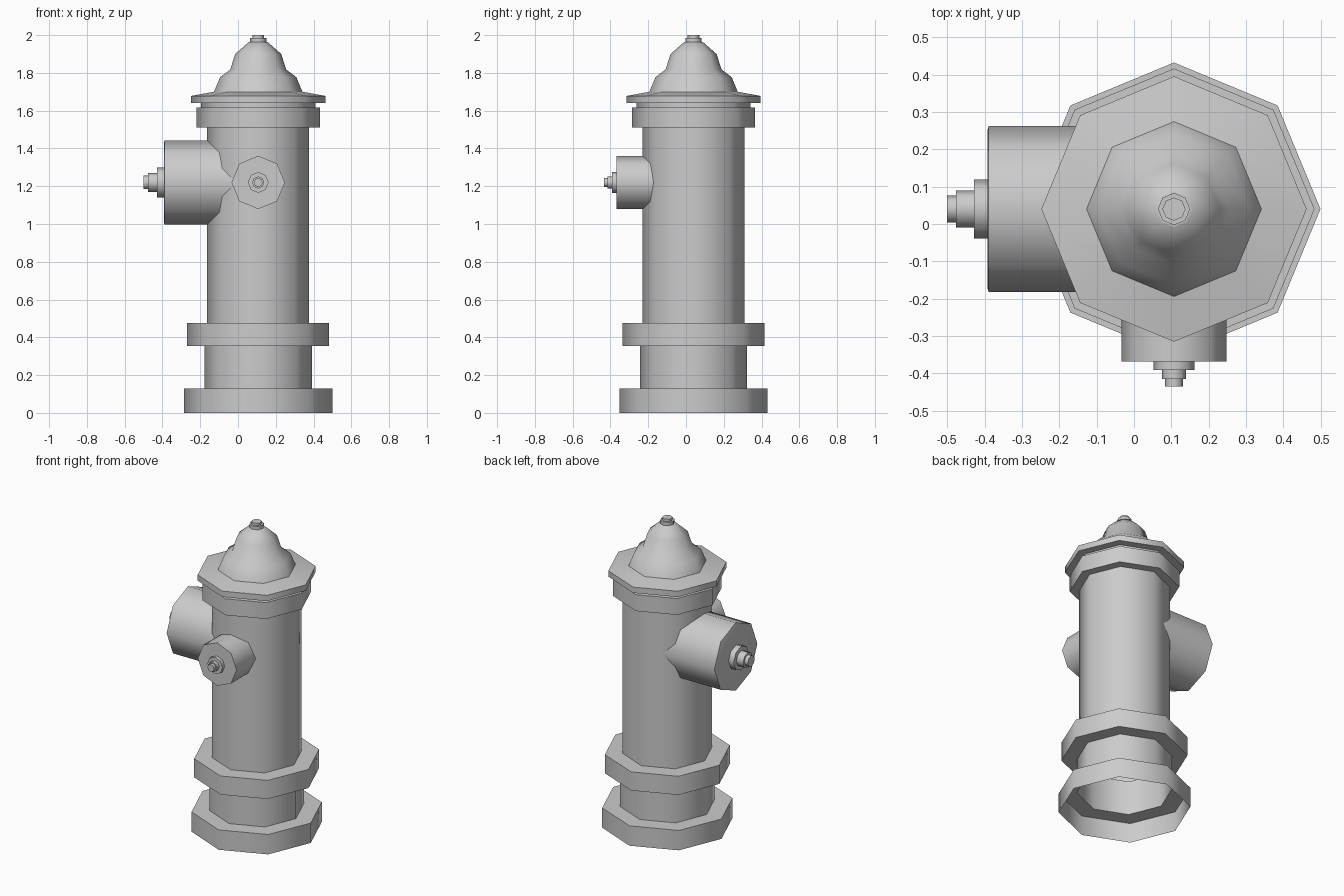
import bpy, bmesh
from math import pi, cos, sin, radians
from mathutils import Matrix

if "Cube" in bpy.data.objects:
    bpy.data.objects.remove(bpy.data.objects["Cube"])

CX, CY, NZ = 0.107, 0.04, 1.22   # column axis and outlet height


def lathe(name, profile, matrix, sides=8):
    """Eight-sided turned part: profile of (radius, height), open start, capped end."""
    bm = bmesh.new()
    rings = [[bm.verts.new((r * cos(2 * pi * i / sides), r * sin(2 * pi * i / sides), h))
              for i in range(sides)] for r, h in profile]
    for a, b in zip(rings, rings[1:]):
        for i in range(sides):
            j = (i + 1) % sides
            bm.faces.new((a[i], a[j], b[j], b[i]))
    bm.faces.new(rings[-1])
    bm.transform(matrix)
    mesh = bpy.data.meshes.new(name)
    bm.to_mesh(mesh)
    bm.free()
    ob = bpy.data.objects.new(name, mesh)
    bpy.context.collection.objects.link(ob)
    bpy.ops.object.select_all(action='DESELECT')
    ob.select_set(True)
    bpy.context.view_layer.objects.active = ob
    bpy.ops.object.shade_smooth_by_angle(angle=radians(50))
    return ob


# Hollow column: foot, lower ring, barrel, collar, bonnet flange, dome and top nut
column = [
    (0.392, 0), (0.392, 0.13), (0.284, 0.13), (0.284, 0.355),
    (0.376, 0.355), (0.376, 0.477), (0.27, 0.477), (0.27, 1.51),
    (0.326, 1.51), (0.326, 1.617), (0.302, 1.617), (0.302, 1.64),
    (0.355, 1.64), (0.355, 1.678), (0.234, 1.70),
    (0.202, 1.777), (0.148, 1.818), (0.122, 1.90), (0.05, 1.963),
    (0.043, 1.963), (0.043, 1.985), (0.031, 1.985), (0.031, 2.0),
]
lathe("column", column, Matrix.Translation((CX, CY, 0)))

# Large outlet with stepped cap nut, facing -x
large = [(0.222, 0.09), (0.222, 0.496), (0.212, 0.499), (0.079, 0.499),
         (0.079, 0.535), (0.05, 0.535), (0.05, 0.583), (0.036, 0.583), (0.036, 0.607)]
lathe("large_outlet", large,
      Matrix.Translation((CX, CY, NZ)) @ Matrix.Rotation(-pi / 2, 4, 'Y'))

# Small outlet with stepped cap nut, facing the front
small = [(0.141, 0.19), (0.141, 0.408), (0.055, 0.408), (0.055, 0.431),
         (0.032, 0.431), (0.032, 0.455), (0.024, 0.455), (0.024, 0.475)]
lathe("small_outlet", small,
      Matrix.Translation((CX, CY, NZ)) @ Matrix.Rotation(pi / 2, 4, 'X'))
